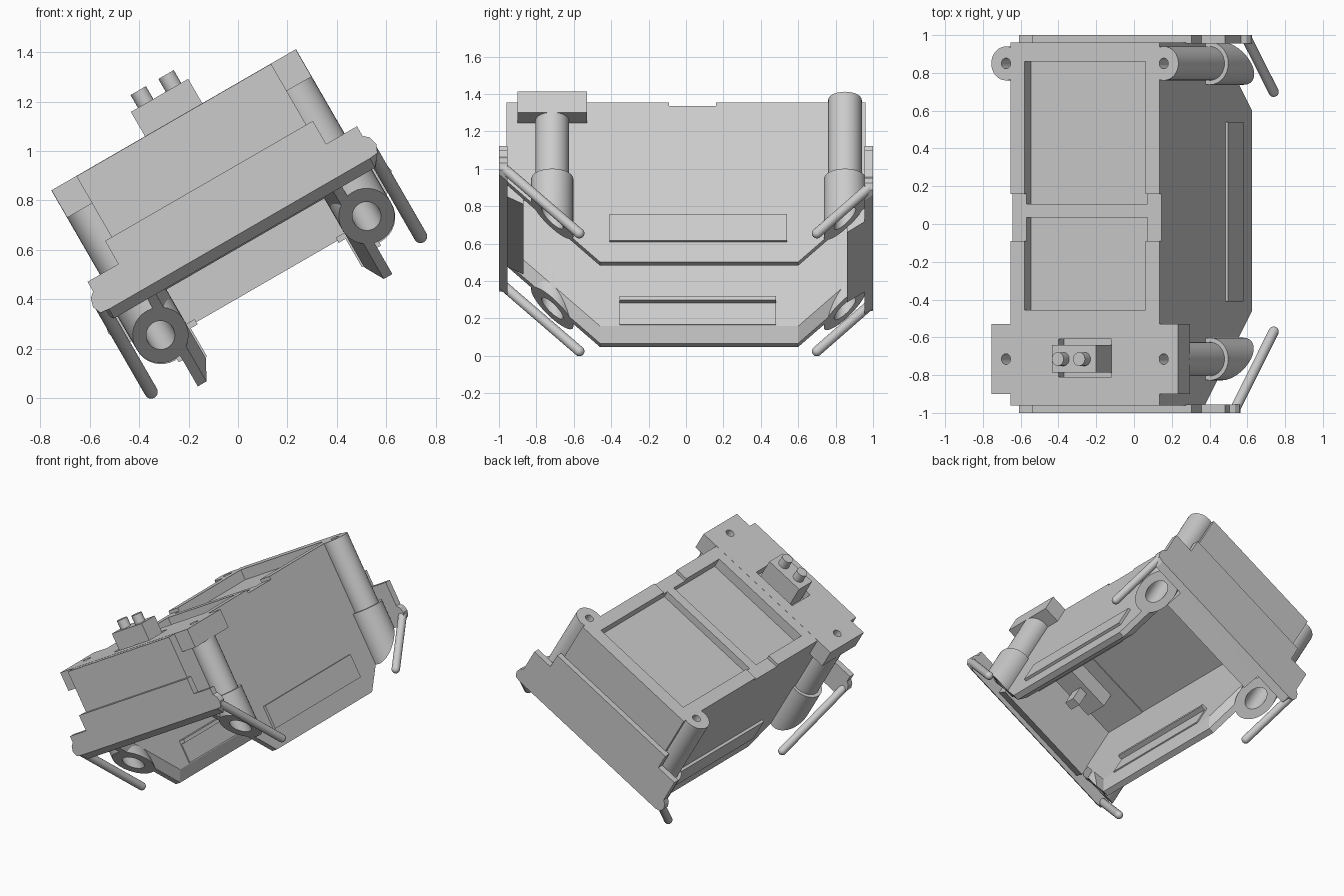
import bpy, bmesh, math
from mathutils import Matrix, Vector

cube = bpy.data.objects.get("Cube")
if cube:
    bpy.data.objects.remove(cube, do_unlink=True)

grey = bpy.data.materials.new("plain_grey")
grey.use_nodes = True
COLOUR = (0.6, 0.6, 0.6, 1)
grey.diffuse_color = COLOUR
grey.node_tree.nodes["Principled BSDF"].inputs["Base Color"].default_value = COLOUR

# Everything is built upright, then the whole model is tilted sideways
TILT = Matrix.Rotation(math.radians(-30), 4, "Y") @ Matrix.Translation((0.3375, 0, 0))
BOTTOM, TOP = 0.122, 1.105
WALL_IN, WALL_OUT = 0.37, 0.455
PILLAR_X = 0.482
FRONT_Y, BACK_Y = -0.715, 0.85


def finish(name, bm, smooth=False):
    bmesh.ops.recalc_face_normals(bm, faces=bm.faces)
    mesh = bpy.data.meshes.new(name)
    bm.to_mesh(mesh)
    bm.free()
    mesh.materials.append(grey)
    obj = bpy.data.objects.new(name, mesh)
    bpy.context.scene.collection.objects.link(obj)
    obj.matrix_world = TILT
    if smooth:
        bpy.ops.object.select_all(action="DESELECT")
        obj.select_set(True)
        bpy.context.view_layer.objects.active = obj
        bpy.ops.object.shade_smooth_by_angle(angle=math.radians(35))
    return obj


def loft(name, loops, smooth=False):
    """Skin a row of matching loops and close both ends."""
    bm = bmesh.new()
    rings = [[bm.verts.new(p) for p in loop] for loop in loops]
    n = len(rings[0])
    for a, b in zip(rings, rings[1:]):
        for i in range(n):
            j = (i + 1) % n
            bm.faces.new((a[i], a[j], b[j], b[i]))
    bm.faces.new(rings[0])
    bm.faces.new(rings[-1])
    return finish(name, bm, smooth)


def box(name, xs, ys, zs):
    return loft(name, [[(xs[0], ys[0], z), (xs[1], ys[0], z), (xs[1], ys[1], z), (xs[0], ys[1], z)]
                       for z in zs])


def chamfer(y):
    """Height of the sloped lower ends of the body."""
    return BOTTOM + max(-0.46 - y, y - 0.6, 0)


def turned(name, x, y, profile, n=32):
    """Round part from (radius, height); height None follows the sloped end."""
    loops = []
    for r, h in profile:
        ring = []
        for i in range(n):
            a = math.tau * i / n
            py = y + r * math.sin(a)
            ring.append((x + r * math.cos(a), py, chamfer(py) if h is None else h))
        loops.append(ring)
    return loft(name, loops, True)


def cut(obj, cutters):
    for c in cutters:
        mod = obj.modifiers.new("cut", "BOOLEAN")
        mod.object = c
        mod.solver = "EXACT"
    bpy.context.view_layer.update()
    deps = bpy.context.evaluated_depsgraph_get()
    mesh = bpy.data.meshes.new_from_object(obj.evaluated_get(deps))
    obj.modifiers.clear()
    obj.data = mesh
    for c in cutters:
        bpy.data.objects.remove(c, do_unlink=True)


# Side walls with sloped ends, bevelled inner foot and a shallow notch on top
def wall_loop(x, lift):
    low = [(-0.96, chamfer(-0.96)), (-0.46, BOTTOM), (0.6, BOTTOM), (0.96, chamfer(0.96))]
    high = [(0.96, TOP), (0.16, TOP), (0.16, TOP - 0.022), (-0.09, TOP - 0.022),
            (-0.09, TOP), (-0.96, TOP)]
    return [(x, y, z + lift) for y, z in low] + [(x, y, z) for y, z in high]


for s, side in ((1, "left"), (-1, "right")):
    wall = loft(side + "_wall", [wall_loop(s * WALL_OUT, 0), wall_loop(s * 0.415, 0),
                                 wall_loop(s * WALL_IN, 0.08)])
    cut(wall, [turned("hole_cutter", s * PILLAR_X, y, [(0.06, 0), (0.06, 0.575)])
               for y in (FRONT_Y, BACK_Y)])

    # Raised outer panel and inner rail
    box(side + "_outer_panel", sorted((s * 0.44, s * 0.473)), (-0.41, 0.54), (0.245, 0.406))
    box(side + "_inner_panel", sorted((s * 0.362, s * 0.38)), (-0.355, 0.48), (0.208, 0.35))
    box(side + "_inner_rail", sorted((s * 0.33, s * 0.38)), (-0.355, 0.48), (0.34, 0.364))

    # Corner pillars with hollow lower sleeves
    for y, end, top in ((FRONT_Y, "front", 0.99), (BACK_Y, "back", TOP)):
        turned(f"{end}_{side}_pillar", s * PILLAR_X, y,
               [(0.028, 0.95), (0.028, top), (0.09, top), (0.09, 0.617), (0.113, 0.617),
                (0.113, None), (0.058, None), (0.058, 0.57)])

    # Sloped round-ended rods
    for end, a, b in (("front", (-0.98, 0.605), (-0.57, 0.197)), ("back", (0.98, 0.48), (0.7, 0.197))):
        p, q = Vector((s * 0.63, *a)), Vector((s * 0.63, *b))
        bm = bmesh.new()
        turn = (q - p).to_track_quat("Z", "Y").to_matrix().to_4x4()
        bmesh.ops.create_cone(bm, cap_ends=True, segments=24, radius1=0.027, radius2=0.027,
                              depth=(q - p).length, matrix=Matrix.Translation((p + q) / 2) @ turn)
        bmesh.ops.create_uvsphere(bm, u_segments=24, v_segments=12, radius=0.027,
                                  matrix=Matrix.Translation(q) @ turn)
        finish(f"{end}_{side}_rod", bm, True)

# End walls with sloped lower edges
ends = {"front": [(-0.96, 0.573), (-0.87, 0.525), (-0.87, TOP), (-0.96, TOP)],
        "back": [(0.96, 0.42), (0.86, 0.35), (0.86, TOP), (0.96, TOP)]}
for end, profile in ends.items():
    loft(end + "_wall", [[(x, y, z) for y, z in profile] for x in (-0.375, 0.375)])


# Stepped end flanges with rounded ears
def flange_loop(y, low, ear):
    half = [(0.486, 0.82), (0.486, 0.712), (0.63, 0.712), (0.63, ear + 0.055), (0.652, ear + 0.035),
            (0.662, ear), (0.648, ear - 0.035), (0.61, low)]
    return [(x, y, z) for x, z in half] + [(-x, y, z) for x, z in reversed(half)]


loft("front_flange", [flange_loop(-1, 0.573, 0.612), flange_loop(-0.955, 0.53, 0.612)])
loft("back_flange", [flange_loop(1, 0.446, 0.49), flange_loop(0.955, 0.415, 0.49)])

# Top deck: sunken floor, cross bar and front rim
box("deck_floor", (-0.375, 0.375), (-0.88, 0.87), (0.985, 1.035))
box("deck_cross_bar", (-0.375, 0.375), (0.035, 0.105), (1.0, TOP - 0.022))
box("deck_front_rim", (-0.375, 0.375), (-0.54, -0.455), (1.0, TOP))

# Overhanging front plate with bolt holes and a pocket
plate = box("front_top_plate", (-0.571, 0.571), (-0.9, -0.53), (0.978, TOP + 0.001))
cut(plate, [turned("bolt_cutter", s * PILLAR_X, FRONT_Y, [(0.028, 0.9), (0.028, 1.2)]) for s in (-1, 1)]
    + [box("pocket_cutter", (-0.162, 0.162), (-0.81, -0.61), (1.045, 1.2))])

# Control block with two buttons, and its housing underneath
box("control_block", (-0.134, 0.134), (-0.785, -0.64), (1.03, 1.22))
for s in (-1, 1):
    turned("button", s * 0.065, FRONT_Y, [(0.036, 1.2), (0.036, 1.28)])
box("control_housing", (-0.16, 0.16), (-0.79, -0.63), (0.86, 0.99))
box("housing_tongue", (-0.03, 0.03), (-0.75, -0.67), (0.74, 0.87))
